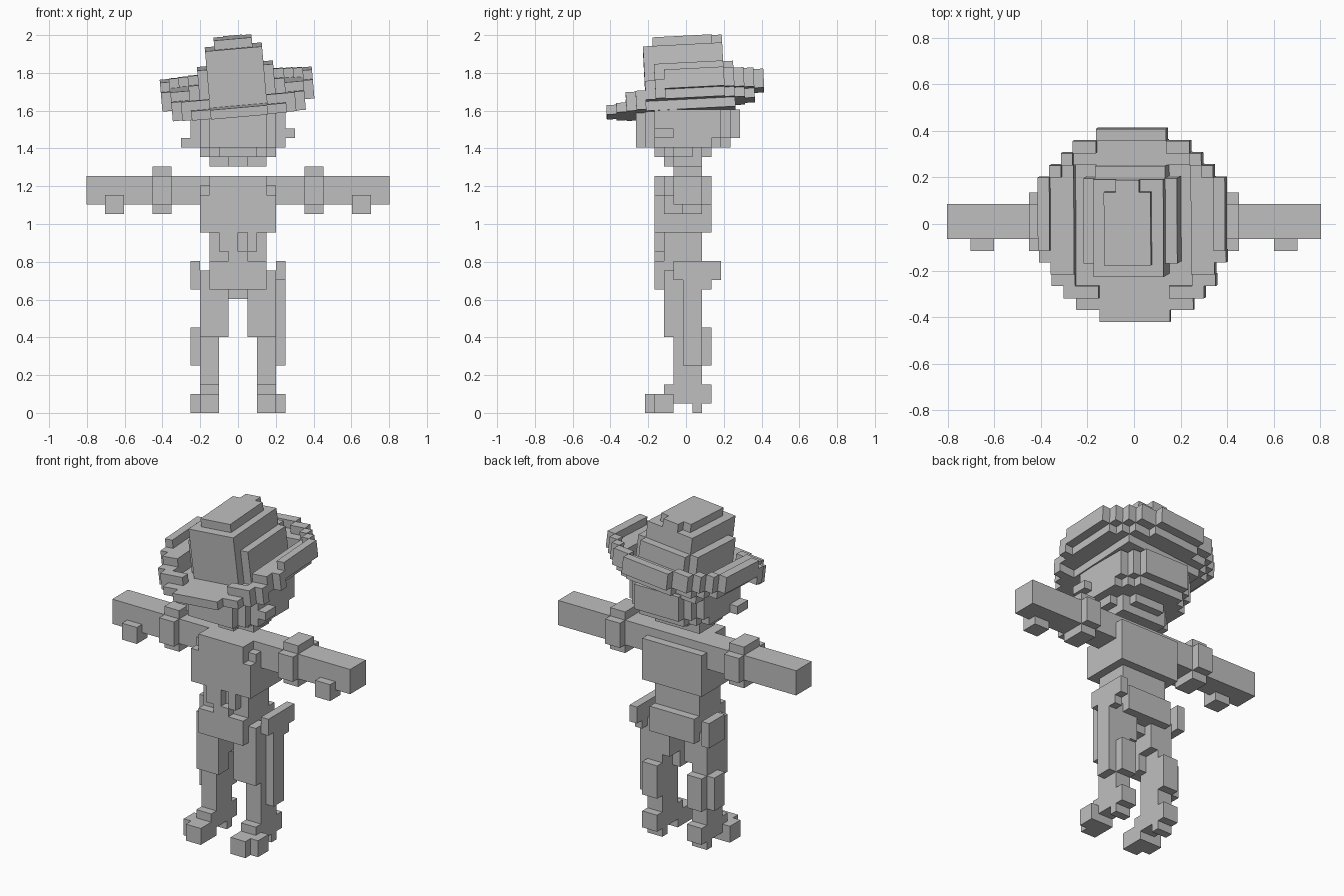
import bpy, bmesh, math
from mathutils import Matrix
from itertools import product

if "Cube" in bpy.data.objects:
    bpy.data.objects.remove(bpy.data.objects["Cube"])

V = 0.0502          # block size
grey = bpy.data.materials.new("plain_grey")
grey.diffuse_color = (0.52, 0.52, 0.52, 1)
grey.use_nodes = True
grey.node_tree.nodes["Principled BSDF"].inputs["Base Color"].default_value = grey.diffuse_color


def box(x0, x1, y0, y1, z0, z1):
    return set(product(range(x0, x1), range(y0, y1), range(z0, z1)))


def mirror(cells):
    return cells | {(-x - 1, y, z) for x, y, z in cells}


def build(name, cells, size=(V, V, V), matrix=None):
    """Make one mesh from the outer faces of a set of grid cells."""
    bm = bmesh.new()
    verts = {}

    def vert(p):
        if p not in verts:
            verts[p] = bm.verts.new([p[i] * size[i] for i in range(3)])
        return verts[p]

    for c in cells:
        for axis in range(3):
            u, w = (axis + 1) % 3, (axis + 2) % 3
            for side in (0, 1):
                n = list(c)
                n[axis] += 1 if side else -1
                if tuple(n) in cells:
                    continue
                ring = []
                for a, b in ((0, 0), (1, 0), (1, 1), (0, 1)):
                    p = list(c)
                    p[axis] += side
                    p[u] += a
                    p[w] += b
                    ring.append(vert(tuple(p)))
                bm.faces.new(ring if side else ring[::-1])
    bmesh.ops.dissolve_limit(bm, angle_limit=0.01, verts=bm.verts[:], edges=bm.edges[:])
    mesh = bpy.data.meshes.new(name)
    bm.to_mesh(mesh)
    bm.free()
    mesh.materials.append(grey)
    ob = bpy.data.objects.new(name, mesh)
    ob.matrix_world = matrix or Matrix.Translation((0, -0.015, 0))
    bpy.context.collection.objects.link(ob)
    return ob


# Torso: chest, collar step, back plate
torso = box(-4, 4, -1, 2, 19, 25)
torso |= box(-4, 4, -2, -1, 19, 24) | box(-3, 3, -2, -1, 24, 25)
torso |= box(-4, 4, -3, -2, 19, 23) | box(-3, 3, -3, -2, 23, 25)
torso |= box(-4, 4, 2, 3, 19, 24)
build("torso", torso)

# Waist: core, front plate, ragged shirt hem, back belt block
waist = box(-3, 3, -2, 2, 13, 19) | box(-1, 1, -1, 1, 12, 13)
waist |= box(-3, 3, -3, -2, 13, 16)
waist |= box(-2, 0, -3, -2, 17, 19) | box(1, 2, -3, -2, 17, 19)
waist |= box(-1, 1, -3, -2, 16, 17)
waist |= box(-3, 3, 2, 3, 13, 16)
build("waist", waist)

# Arms with cuffs and thumbs
arm = box(4, 16, -1, 2, 22, 25)
arm |= box(7, 9, -2, 3, 22, 25) | box(7, 9, -1, 2, 21, 26)
arm |= box(12, 14, -2, 0, 21, 23)
arms = mirror(arm)
build("left_arm", {c for c in arms if c[0] < 0})
build("right_arm", {c for c in arms if c[0] >= 0})

# Legs: thigh, shin, calf panel, ankle, toe, heel and spur
leg = box(1, 4, -2, 0, 8, 15) | box(1, 4, 0, 2, 10, 14)
leg |= box(2, 4, -1, 2, 1, 11)
leg |= box(2, 4, 0, 3, 5, 9) | box(4, 5, 0, 2, 5, 9)
leg |= box(2, 4, -2, 2, 1, 3) | box(2, 4, -4, -1, 0, 2) | box(4, 5, -3, -1, 0, 2)
leg |= box(2, 4, 2, 3, 1, 3) | box(2, 4, 1, 2, 0, 1)
legs = mirror(leg)
build("left_leg", {c for c in legs if c[0] < 0})
build("right_leg", {c for c in legs if c[0] >= 0})

# Hip holsters
build("right_holster", box(4, 5, -1, 4, 14, 16) | box(4, 5, 0, 2, 9, 14)
      | box(4, 5, 2, 3, 13, 14))
build("left_holster", box(-5, -4, 0, 3, 13, 16))

# Head: rounded layers with two side tufts
head = set()
for z0, z1, w, y0, y1 in ((26, 27, 2, -3, 3), (27, 28, 4, -3, 3),
                          (28, 29, 5, -5, 5), (29, 32, 5, -5, 6)):
    for cut in range(3):
        head |= box(cut - w, w - cut, y0 + 2 - cut, y1 - 2 + cut, z0, z1)
head |= box(-3, 3, -1, 2, 26, 27)
head |= box(-6, -4, -3, -1, 28, 29) | box(4, 6, -3, -1, 29, 30)
build("head", head)


# Hat brim: round, its rim turned up at the sides and back
def in_brim(x, y):
    limit = 69 if y > 0 and x > y else 68
    return x * x + y * y <= limit


hat = set()
for x, y in product(range(-8, 8), repeat=2):
    cx, cy = abs(x + 0.5), y + 0.5
    if not in_brim(cx, cy):
        continue
    rim = not (in_brim(cx + 1, cy) and in_brim(cx, abs(cy) + 1))
    level = 2 if rim else 1 if max(cx, cy) > 5 or cx * cx + cy * cy > 42 else 0
    if cy < -2:
        level = min(level, 1)
    if cy < -6:
        level = 0
    thick = 2 if level and cy > -4 else 1
    hat |= box(x, x + 1, y, y + 1, level, level + thick)
    if level == 1 and cy < -4:
        hat.add((x, y, 0))

# Hat crown: stacked blocks
hat |= box(-4, 4, -3, 4, 0, 5) | box(-3, 3, -4, 5, 0, 5)
hat |= box(-3, 3, -4, 4, 5, 7) | box(-2, 2, -3, 3, 7, 8) | box(-1, 1, 3, 4, 7, 8)
tilt = (Matrix.Translation((0.006, 0, 1.588))
        @ Matrix.Rotation(math.radians(-5), 4, 'Y')
        @ Matrix.Rotation(math.radians(3), 4, 'X'))
build("hat", hat, (0.0505, 0.0525, V), tilt)
